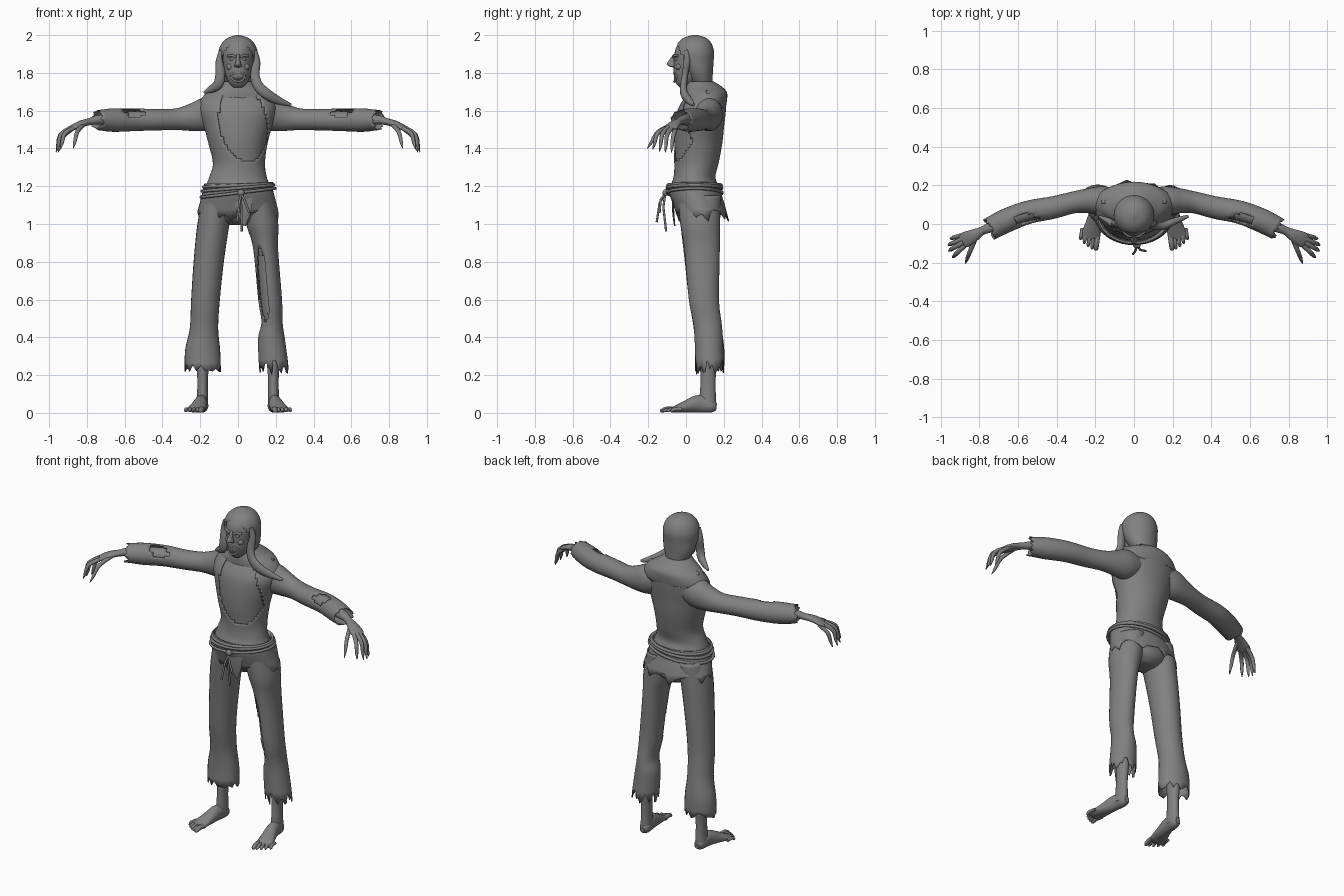
import bpy, bmesh, math, random
from mathutils import Vector

random.seed(4)
grey = bpy.data.materials.new("weathered grey")
grey.diffuse_color = (0.22, 0.22, 0.22, 1)


def finish(name, bm, thick=0.0):
    bmesh.ops.recalc_face_normals(bm, faces=bm.faces)
    me = bpy.data.meshes.new(name)
    bm.to_mesh(me)
    bm.free()
    me.materials.append(grey)
    ob = bpy.data.objects.new(name, me)
    bpy.context.collection.objects.link(ob)
    bpy.ops.object.select_all(action='DESELECT')
    ob.select_set(True)
    bpy.context.view_layer.objects.active = ob
    bpy.ops.object.shade_smooth_by_angle(angle=math.radians(50))
    if thick:
        mod = ob.modifiers.new("cloth", 'SOLIDIFY')
        mod.thickness = thick
    return ob


def smooth_rows(rows, sub):
    """Catmull-Rom through tuples of any length."""
    p = [rows[0]] + list(rows) + [rows[-1]]
    out = []
    for i in range(1, len(p) - 2):
        for k in range(sub):
            t = k / sub
            out.append([0.5 * (2 * b + (c - a) * t + (2 * a - 5 * b + 4 * c - d) * t * t
                               + (3 * b - a - 3 * c + d) * t ** 3)
                        for a, b, c, d in zip(*p[i - 1:i + 3])])
    return out + [list(rows[-1])]


def loft(name, rows, flat=True, seg=20, sub=4, caps=True, thick=0.0,
         rag=0.0, hole=None, ref=(0, 0, 1)):
    """Ellipse rings (x, y, z, ra, rb); rag tears the last edge, hole drops faces."""
    rows = smooth_rows(rows, sub)
    bm = bmesh.new()
    rings = []
    tear = [random.uniform(-0.2, 1) for _ in range(seg)]
    for i, (x, y, z, a, b) in enumerate(rows):
        lo, hi = rows[max(i - 1, 0)], rows[min(i + 1, len(rows) - 1)]
        t = (Vector(hi[:3]) - Vector(lo[:3])).normalized()
        if flat:
            u, v = Vector((1, 0, 0)), Vector((0, 1, 0))
        else:
            u = t.cross(Vector(ref)).normalized()
            v = u.cross(t)
        ring = []
        for k in range(seg):
            w = 2 * math.pi * k / seg
            co = Vector((x, y, z)) + u * a * math.cos(w) + v * b * math.sin(w)
            if i == len(rows) - 1:
                co += t * rag * tear[k]
            ring.append(bm.verts.new(co))
        rings.append(ring)
    for r, q in zip(rings, rings[1:]):
        for k in range(seg):
            j = (k + 1) % seg
            bm.faces.new((r[k], r[j], q[j], q[k]))
    if caps:
        bm.faces.new(rings[0])
        bm.faces.new(rings[-1])
    if hole:
        gone = [f for f in bm.faces if hole(f.calc_center_median())]
        bmesh.ops.delete(bm, geom=gone, context='FACES')
    return finish(name, bm, thick)


def rope(name, pts, r, closed=False):
    cu = bpy.data.curves.new(name, 'CURVE')
    cu.dimensions = '3D'
    cu.bevel_depth, cu.bevel_resolution, cu.use_fill_caps = r, 2, True
    sp = cu.splines.new('POLY')
    sp.points.add(len(pts) - 1)
    for p, co in zip(sp.points, pts):
        p.co = (*co, 1)
    sp.use_cyclic_u = closed
    ob = bpy.data.objects.new(name, cu)
    bpy.context.collection.objects.link(ob)
    cu.materials.append(grey)
    bpy.ops.object.select_all(action='DESELECT')
    ob.select_set(True)
    bpy.context.view_layer.objects.active = ob
    bpy.ops.object.convert(target='MESH')
    bpy.ops.object.shade_smooth()


def ball(name, co, size):
    bm = bmesh.new()
    bmesh.ops.create_uvsphere(bm, u_segments=14, v_segments=10, radius=1)
    for v in bm.verts:
        v.co = Vector(co) + Vector([a * b for a, b in zip(v.co, size)])
    finish(name, bm)


# torso, with a torn shirt over it
trunk = [(0, .045, 1.16, .165, .12), (0, .045, 1.20, .16, .118), (0, .045, 1.25, .143, .102),
         (.005, .055, 1.32, .129, .108), (0, .06, 1.42, .146, .122), (0, .067, 1.52, .172, .126),
         (0, .078, 1.60, .192, .124), (0, .095, 1.66, .18, .108), (0, .10, 1.70, .13, .085),
         (0, .075, 1.735, .07, .062)]
loft("torso", trunk, seg=28)
loft("shirt", [(x, y, z, a + .009, b + .009) for x, y, z, a, b in trunk], seg=64, sub=7,
     caps=False, thick=.006,
     hole=lambda c: c.y < .05 and ((c.x - .02 - (1.6 - c.z) * .12) / .13) ** 2
     + ((c.z - 1.53) / .2) ** 2 < 1)
loft("shirt_hem", [(0, .045, 1.215, .178, .138), (0, .05, 1.16, .19, .138),
                   (0, .066, 1.11, .203, .137), (0, .08, 1.065, .215, .135)],
     seg=36, sub=3, caps=False, thick=.006, rag=.055)
loft("front_rag", [(.03, -.07, 1.16, .05, .006), (.03, -.068, 1.07, .04, .006),
                   (.035, -.06, .99, .006, .004)], seg=10)
loft("pelvis", [(0, .06, 1.18, .165, .115), (0, .07, 1.10, .17, .115), (0, .08, 1.03, .13, .1),
                (0, .085, .995, .06, .06)], seg=24)

# rope belt and hanging ends
for i, (h, rx, ry) in enumerate([(1.165, .196, .146), (1.19, .19, .145), (1.205, .182, .142)]):
    rope("belt_rope_%d" % (i + 1),
         [(rx * math.cos(w), .045 + ry * math.sin(w), h + .12 * rx * math.cos(w) * (1 - .3 * i))
          for w in [2 * math.pi * k / 40 for k in range(40)]], .0085, True)
ball("belt_knot", (.015, -.11, 1.165), (.02, .015, .018))
for i, end in enumerate([(-.005, -.155, 1.01), (.06, -.14, 1.06), (.02, -.105, .96)]):
    a, b = Vector((.015, -.11, 1.16)), Vector(end)
    rope("belt_end_%d" % (i + 1), [a, a.lerp(b, .4) + Vector((0, -.012, .01)), b], .006)

# trousers: long wide leg, and torn leg
loft("long_trouser_leg", [(-.10, .07, 1.15, .085, .115), (-.13, .075, 1.0, .085, .105),
     (-.155, .085, .8, .08, .092), (-.172, .095, .6, .076, .08), (-.18, .115, .45, .075, .075),
     (-.187, .125, .34, .092, .078), (-.187, .125, .25, .096, .078)],
     seg=26, caps=False, thick=.006, rag=.035)
loft("torn_trouser_leg", [(.10, .07, 1.15, .085, .115), (.128, .075, 1.0, .085, .105),
     (.146, .085, .87, .066, .094), (.17, .095, .6, .063, .08), (.18, .113, .48, .056, .075),
     (.177, .12, .4, .07, .075), (.187, .125, .27, .078, .075)],
     seg=36, sub=6, caps=False, thick=.006, rag=.07,
     hole=lambda c: c.y < .1 and ((c.x - .115 - (.85 - c.z) * .09) / .026) ** 2
     + ((c.z - .67) / .19) ** 2 < 1)

for s, side in ((-1, "left"), (1, "right")):
    def mir(rows):
        return [(s * r[0],) + tuple(r[1:]) for r in rows]

    # leg, foot and toes
    loft(side + "_leg", mir([(.145, .085, .95, .055, .075), (.17, .095, .6, .05, .062),
         (.183, .125, .4, .045, .055), (.187, .118, .2, .029, .04), (.188, .115, .09, .029, .043),
         (.19, .115, .03, .033, .045)]))
    loft(side + "_foot", mir([(.187, .162, .032, .015, .018), (.188, .135, .036, .031, .035),
         (.195, .07, .048, .034, .047), (.21, -.005, .032, .043, .031),
         (.226, -.065, .017, .051, .015), (.228, -.08, .014, .046, .011)]), flat=False)
    for i in range(5):
        x, y, r = .188 + .02 * i, -.06 + .004 * i * i * .6, .014 if i == 0 else .0095
        loft("%s_toe_%d" % (side, i + 1),
             mir([(x, y, .018, r, r), (x + .006, y - .04, .02, r, r),
                  (x + .009, y - .068 + .004 * i, .011, r * .9, r * .8),
                  (x + .01, y - .076 + .004 * i, .008, r * .4, r * .4)]), flat=False, seg=10, sub=2)

    # sleeve, forearm and hand
    loft(side + "_sleeve", mir([(.09, .11, 1.60, .075, .075), (.17, .12, 1.58, .075, .088),
         (.24, .12, 1.565, .064, .074), (.32, .11, 1.555, .056, .058), (.42, .085, 1.552, .058, .056),
         (.55, .06, 1.552, .06, .06), (.66, .018, 1.55, .062, .062), (.735, -.02, 1.55, .06, .054)]),
         flat=False, seg=28, sub=5, caps=False, thick=.006, rag=.022,
         hole=lambda c: c.z > 1.57 and ((abs(c.x) - .56) / .06) ** 2 + ((c.y - .02) / .03) ** 2 < 1)
    loft(side + "_forearm", mir([(.3, .11, 1.555, .045, .045), (.55, .06, 1.552, .045, .045),
         (.73, -.012, 1.552, .028, .026), (.785, -.035, 1.542, .022, .019),
         (.83, -.06, 1.53, .033, .018), (.87, -.08, 1.512, .04, .015),
         (.89, -.09, 1.502, .034, .01)]), flat=False)
    fingers = {"index": [(.875, -.11, 1.505), (.918, -.152, 1.478), (.94, -.175, 1.395)],
               "middle": [(.882, -.095, 1.51), (.935, -.125, 1.477), (.96, -.14, 1.385)],
               "ring": [(.882, -.075, 1.51), (.94, -.10, 1.472), (.963, -.11, 1.38)],
               "small": [(.872, -.055, 1.508), (.925, -.068, 1.464), (.952, -.077, 1.38)],
               "thumb": [(.815, -.06, 1.53), (.85, -.145, 1.49), (.873, -.205, 1.40)]}
    for f, (a, b, c) in fingers.items():
        loft("%s_%s_finger" % (side, f),
             mir([(*a, .013, .012), (*b, .0115, .0115),
                  (*Vector(b).lerp(Vector(c), .6), .009, .009), (*c, .002, .002)]),
             flat=False, seg=10, sub=3)

    # eyes, brows and cheeks
    ball(side + "_eye", (s * .031, -.05, 1.872), (.014, .011, .009))
    rope(side + "_brow", [(s * .012, -.066, 1.884), (s * .03, -.061, 1.893),
                          (s * .055, -.042, 1.889)], .007)
    ball(side + "_cheek", (s * .042, -.037, 1.832), (.02, .018, .018))

# head and neck
loft("neck", [(0, .085, 1.66, .065, .065), (0, .07, 1.74, .055, .06), (0, .06, 1.83, .058, .06)])
loft("head", [(0, -.012, 1.722, .022, .02), (0, -.003, 1.745, .046, .05), (0, .018, 1.79, .068, .083),
     (0, .035, 1.84, .078, .1), (0, .04, 1.89, .084, .104), (0, .045, 1.94, .079, .094),
     (0, .047, 1.975, .053, .065), (0, .05, 1.992, .02, .025)], seg=28)
loft("nose", [(0, -.058, 1.9, .008, .008), (0, -.07, 1.868, .011, .02), (0, -.075, 1.846, .017, .028),
              (0, -.068, 1.834, .02, .02), (0, -.06, 1.829, .009, .008)], seg=14)
rope("lips", [(.036 * math.cos(w), -.062 + 10 * (.036 * math.cos(w)) ** 2,
               1.777 + .024 * math.sin(w) + 5 * (.036 * math.cos(w)) ** 2)
              for w in [2 * math.pi * k / 24 for k in range(24)]], .006, True)
for row, z in (("upper", 1.791), ("lower", 1.767)):
    for i in range(6):
        x = (i - 2.5) * .009
        ball("%s_tooth_%d" % (row, i + 1), (x, -.06 + 10 * x * x, z + 4 * x * x), (.0045, .005, .008))

# hair: a cap cut open around the face, and hanging locks
loft("hair_cap", [(0, .085, 1.745, .068, .055), (0, .07, 1.80, .092, .072), (0, .05, 1.86, .102, .096),
     (0, .045, 1.91, .104, .104), (0, .045, 1.955, .087, .09), (0, .047, 1.985, .055, .06),
     (0, .049, 2.0, .012, .014)], seg=48, sub=6,
     hole=lambda c: c.z < 1.955 and c.y < -.045 + (1.955 - c.z) * .38)
loft("left_lock", [(-.088, .0, 1.92, .012, .012), (-.098, .005, 1.86, .02, .018),
     (-.094, -.005, 1.79, .026, .017), (-.105, .0, 1.74, .026, .018), (-.14, .02, 1.715, .02, .015),
     (-.18, .04, 1.695, .006, .006)], flat=False, seg=14, ref=(0, 1, 0))
loft("right_lock", [(.088, .0, 1.92, .012, .012), (.098, .005, 1.86, .02, .018),
     (.09, -.005, 1.79, .024, .017), (.105, -.012, 1.735, .027, .018), (.15, -.01, 1.69, .028, .02),
     (.21, .015, 1.655, .022, .018), (.28, .04, 1.63, .008, .008)],
     flat=False, seg=14, ref=(0, 1, 0))

# draped cowl over the shoulders
loft("cowl", [(0, .075, 1.755, .075, .07), (0, .095, 1.725, .115, .098), (0, .105, 1.695, .165, .112),
     (0, .105, 1.655, .2, .112), (0, .1, 1.625, .208, .112)], seg=36, caps=False, thick=.008, rag=.03)
rope("cowl_fold", [(.155 * math.cos(w), .105 + .1 * math.sin(w), 1.695 - .03 * math.sin(w))
                   for w in [math.pi * (k / 20) for k in range(21)]], .014)
